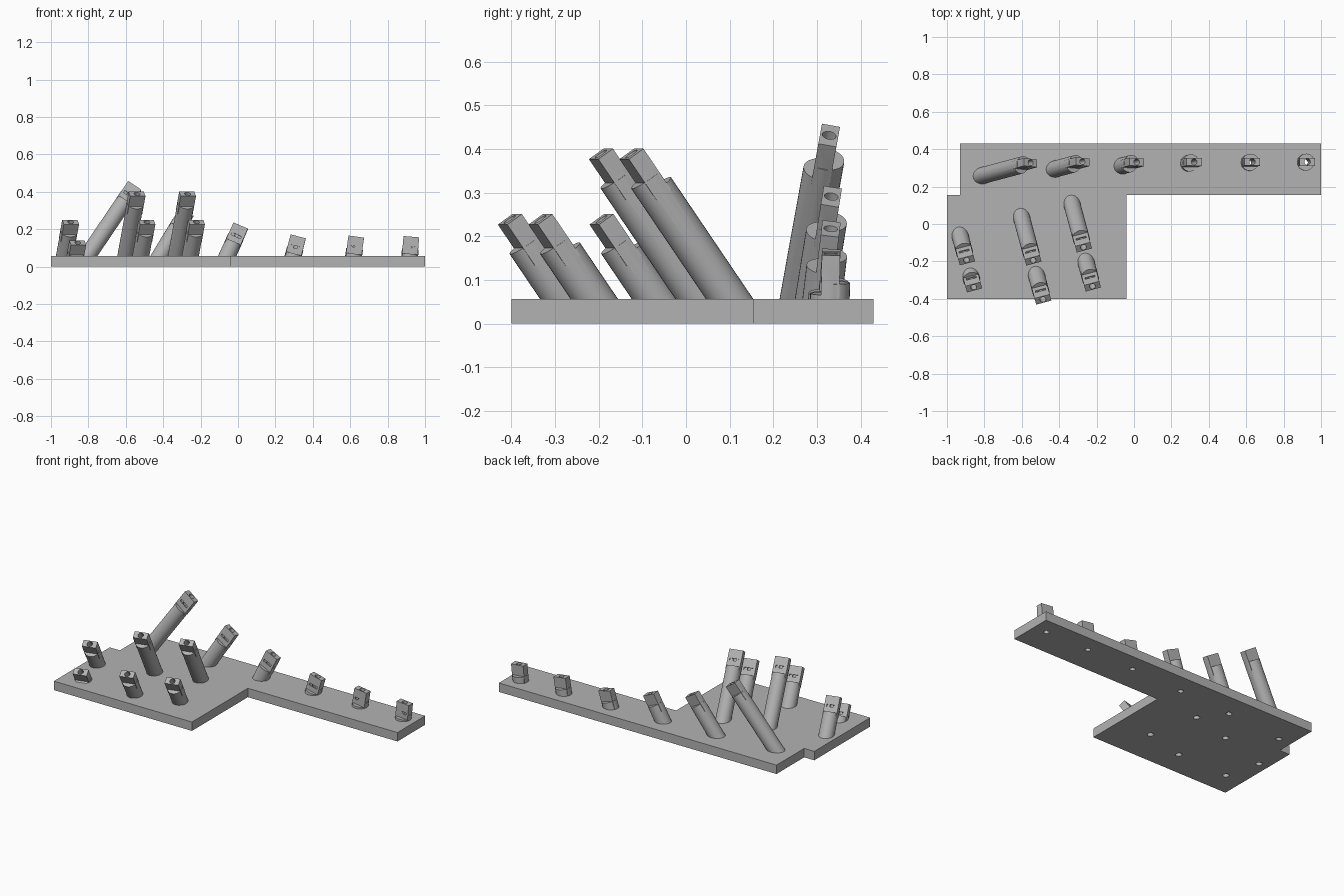
import bpy
import bmesh
from math import radians, sin, cos
from mathutils import Matrix, Vector

cube = bpy.data.objects.get("Cube")
if cube:
    bpy.data.objects.remove(cube)

PLATE_TOP = 0.056
RADIUS = 0.045
BORE = 0.016
BLADE_W, BLADE_T = 0.084, 0.042

grey = bpy.data.materials.new("mid grey")
grey.use_nodes = True
grey.diffuse_color = (0.45, 0.45, 0.45, 1)
grey.node_tree.nodes["Principled BSDF"].inputs["Base Color"].default_value = grey.diffuse_color


def add_object(name, bm, matrix=None):
    if matrix:
        bm.transform(matrix)
    bmesh.ops.recalc_face_normals(bm, faces=bm.faces)
    mesh = bpy.data.meshes.new(name)
    bm.to_mesh(mesh)
    bm.free()
    obj = bpy.data.objects.new(name, mesh)
    bpy.context.scene.collection.objects.link(obj)
    mesh.materials.append(grey)
    return obj


def rod(name, radius, low, high, frame, sides=32):
    bm = bmesh.new()
    place = Matrix.Translation((0, 0, (low + high) / 2))
    bmesh.ops.create_cone(bm, cap_ends=True, segments=sides, radius1=radius,
                          radius2=radius, depth=high - low, matrix=place)
    return add_object(name, bm, frame)


def box(name, low, high, frame):
    bm = bmesh.new()
    low, high = Vector(low), Vector(high)
    place = Matrix.Translation((low + high) / 2) @ Matrix.Diagonal((*(high - low), 1))
    bmesh.ops.create_cube(bm, size=1, matrix=place)
    return add_object(name, bm, frame)


def combine(obj, tool, operation, keep=False):
    tool.hide_render = True
    mod = obj.modifiers.new(operation.lower(), "BOOLEAN")
    mod.operation, mod.object, mod.solver = operation, tool, "EXACT"
    bpy.context.view_layer.objects.active = obj
    bpy.ops.object.modifier_apply(modifier=mod.name)
    if not keep:
        bpy.data.objects.remove(tool)


def smooth(obj):
    bpy.ops.object.select_all(action="DESELECT")
    obj.select_set(True)
    bpy.context.view_layer.objects.active = obj
    bpy.ops.object.shade_smooth_by_angle(angle=radians(30))


# Stepped base plate: wide block at the front, long strip at the back
bm = bmesh.new()
outline = [(-1, -0.4), (-0.04, -0.4), (-0.04, 0.155), (1, 0.155),
           (1, 0.43), (-0.93, 0.43), (-0.93, 0.155), (-1, 0.155)]
face = bm.faces.new([bm.verts.new((x, y, 0)) for x, y in outline])
extruded = bmesh.ops.extrude_face_region(bm, geom=[face])["geom"]
bmesh.ops.translate(bm, vec=(0, 0, PLATE_TOP),
                    verts=[v for v in extruded if isinstance(v, bmesh.types.BMVert)])
plate = add_object("base_plate", bm)


def make_post(name, x, y, tilt, heading, length, blade_heading, notch_side):
    # Local z runs along the post, local x along the blade width
    t, h, b = radians(tilt), radians(heading), radians(blade_heading)
    axis = Vector((sin(t) * cos(h), sin(t) * sin(h), cos(t)))
    across = Vector((cos(b), sin(b), 0))
    across = (across - axis * across.dot(axis)).normalized()
    frame = Matrix((across, axis.cross(across), axis)).transposed().to_4x4()
    frame.translation = (x, y, PLATE_TOP)

    w, d, s = BLADE_W / 2, BLADE_T / 2, notch_side
    shoulder = length - 0.066
    post = rod(name, RADIUS, -0.032, shoulder, frame)

    # Lowered shoulder on one side, then the flat blade at the tip
    ys = sorted((d * s, 0.1 * s))
    low = max(shoulder - 0.03, 0.012)
    if low < shoulder:
        combine(post, box("step_cutter", (-0.1, ys[0], low),
                          (0.1, ys[1], length), frame), "DIFFERENCE")
    blade = box("blade", (-w, -d, min(shoulder, low) - 0.02), (w, d, length), frame)
    combine(post, blade, "UNION")

    # Shallow groove across the notched side of the blade
    ys = sorted(((d - 0.008) * s, 0.1 * s))
    groove = box("groove_cutter", (-0.028, ys[0], shoulder), (0.028, ys[1], shoulder + 0.014), frame)
    combine(post, groove, "DIFFERENCE")

    # Bore through the post and the plate
    bore = rod("bore_cutter", BORE, -0.15, length + 0.05, frame, 24)
    combine(post, bore, "DIFFERENCE", keep=True)
    combine(plate, bore, "DIFFERENCE")
    smooth(post)


# Front cluster, all leaning forward: x, y, length
cluster = [(-0.33, 0.10, 0.406), (-0.60, 0.03, 0.406), (-0.928, -0.07, 0.223),
           (-0.52, -0.28, 0.223), (-0.255, -0.21, 0.223), (-0.87, -0.289, 0.089)]
for i, (x, y, length) in enumerate(cluster):
    make_post(f"front_post_{i + 1}", x, y, 35, -75, length, 15, 1)

# Back row, leaning less toward the left end: x, y, tilt, length
row = [(-0.806, 0.26, 35, 0.458), (-0.417, 0.295, 32, 0.277), (-0.058, 0.312, 25, 0.178),
       (0.295, 0.325, 15, 0.108), (0.618, 0.329, 8, 0.105), (0.918, 0.33, 5, 0.104)]
for i, (x, y, tilt, length) in enumerate(row):
    make_post(f"back_post_{i + 1}", x, y, tilt, 15, length, 0, -1)

smooth(plate)
